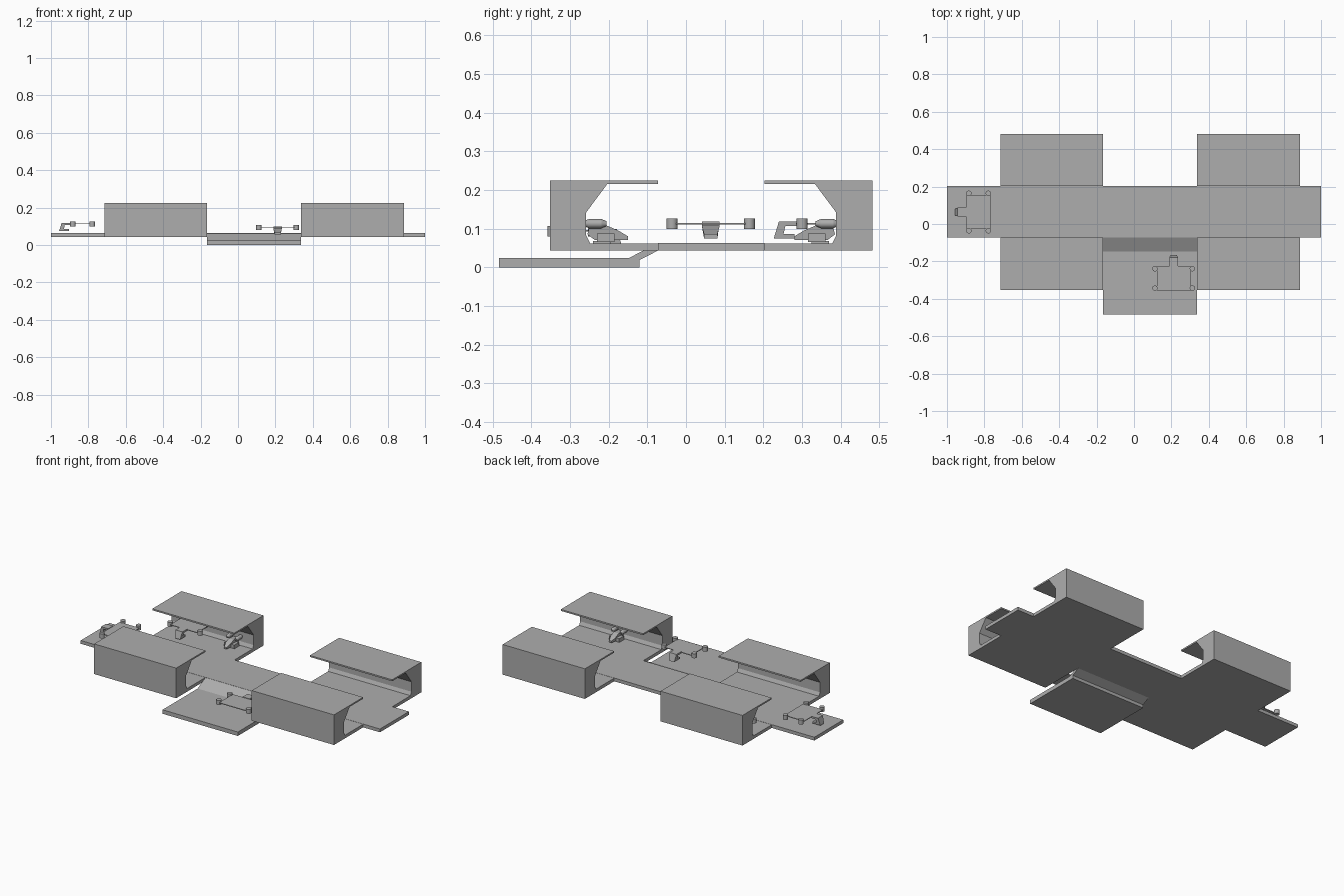
import bpy, bmesh, math
from mathutils import Matrix, Vector

if "Cube" in bpy.data.objects:
    bpy.data.objects.remove(bpy.data.objects["Cube"])

grey = bpy.data.materials.new("mid_grey")
grey.diffuse_color = (0.42, 0.42, 0.42, 1)
grey.use_nodes = True
grey.node_tree.nodes["Principled BSDF"].inputs["Base Color"].default_value = grey.diffuse_color

MID_Y = 0.065  # centre line of the corridor


def finish(bm, name, mat=Matrix(), smooth=False):
    bm.transform(mat)
    bmesh.ops.recalc_face_normals(bm, faces=bm.faces)
    me = bpy.data.meshes.new(name)
    bm.to_mesh(me)
    bm.free()
    me.materials.append(grey)
    ob = bpy.data.objects.new(name, me)
    bpy.context.collection.objects.link(ob)
    if smooth:
        bpy.ops.object.select_all(action='DESELECT')
        ob.select_set(True)
        bpy.context.view_layer.objects.active = ob
        bpy.ops.object.shade_smooth_by_angle(angle=math.radians(40))
    return ob


def extrude(bm, profile, x0, x1):
    """Extrude a (y, z) profile along x."""
    f = bm.faces.new([bm.verts.new((x0, y, z)) for y, z in profile])
    r = bmesh.ops.extrude_face_region(bm, geom=[f])
    vs = [v for v in r['geom'] if isinstance(v, bmesh.types.BMVert)]
    bmesh.ops.translate(bm, verts=vs, vec=(x1 - x0, 0, 0))


def prism(name, profile, x0, x1, mat=Matrix()):
    bm = bmesh.new()
    extrude(bm, profile, x0, x1)
    return finish(bm, name, mat)


def box(bm, lo, hi):
    lo, hi = Vector(lo), Vector(hi)
    bmesh.ops.create_cube(bm, size=1, matrix=Matrix.Translation((lo + hi) / 2)
                          @ Matrix.Diagonal((*(hi - lo), 1)))


# corridor floor
bm = bmesh.new()
box(bm, (-1, -0.073, 0.043), (1, 0.203, 0.063))
finish(bm, "corridor_floor")

# open side bays: floor, thick wall and roof in one profile, mirrored over the corridor
bay = [(0.138, 0.043), (0.417, 0.043), (0.417, 0.225), (0.138, 0.225), (0.138, 0.216),
       (0.268, 0.216), (0.323, 0.142), (0.323, 0.082), (0.313, 0.062), (0.138, 0.062)]
for x0, x1 in ((-0.715, -0.167), (0.338, 0.888)):
    for s, side in ((1, "back"), (-1, "front")):
        prism(side + "_bay", [(MID_Y + s * y, z) for y, z in bay], x0, x1)

# landing pad with ramp
prism("landing_pad", [(-0.483, 0), (-0.12, 0), (-0.12, 0.019), (-0.073, 0.043),
                      (-0.073, 0.062), (-0.148, 0.024), (-0.483, 0.024)], -0.166, 0.337)


# drones, nose along local +y
def drone(x, y, z, turn):
    mat = Matrix.Translation((x, y, z)) @ Matrix.Rotation(math.radians(turn), 4, 'Z')
    bm = bmesh.new()
    box(bm, (-0.09, -0.065, 0.111), (0.09, 0.067, 0.115))
    finish(bm, "drone_plate", mat)
    bm = bmesh.new()
    for sx in (-1, 1):
        for sy in (-1, 1):
            bmesh.ops.create_cone(bm, cap_ends=True, segments=16, radius1=0.0145, radius2=0.0145,
                                  depth=0.027, matrix=Matrix.Translation((sx * 0.1, sy * 0.052, 0.1125)))
    finish(bm, "drone_rotors", mat, True)
    bm = bmesh.new()
    extrude(bm, [(0.065, 0.118), (0.112, 0.118), (0.125, 0.075), (0.072, 0.075),
                 (0.072, 0.086), (0.1, 0.086), (0.095, 0.107), (0.065, 0.107)], -0.023, 0.023)
    for v in bm.verts:  # narrower underside
        if v.co.z < 0.09:
            v.co.x *= 0.75
    finish(bm, "drone_body", mat)


drone(-0.831, 0.064, 0, 90)
drone(0.212, -0.291, -0.019, 0)
drone(-0.563, 0.352, 0, 180)


# small parked craft, nose along local +y
def craft(x, y, turn):
    mat = Matrix.Translation((x, y, 0)) @ Matrix.Rotation(math.radians(turn), 4, 'Z')
    bm = bmesh.new()
    extrude(bm, [(-0.05, 0.085), (-0.045, 0.105), (0.0, 0.108), (0.03, 0.095),
                 (0.055, 0.08), (0.055, 0.07), (-0.03, 0.07)], -0.017, 0.017)
    for v in bm.verts:
        if v.co.y > 0.04:
            v.co.x *= 0.5
    finish(bm, "craft_body", mat)
    bm = bmesh.new()
    for s in (-1, 1):
        box(bm, (s * 0.026 - 0.004, -0.035, 0.061), (s * 0.026 + 0.004, 0.01, 0.068))
        box(bm, (s * 0.022 - 0.012, -0.025, 0.066), (s * 0.022 + 0.012, 0.02, 0.088))
    finish(bm, "craft_skids", mat)
    bm = bmesh.new()
    for s in (-1, 1):
        for r1, r2, y0, y1 in ((0.008, 0.012, -0.055, -0.046), (0.012, 0.012, -0.046, -0.014),
                               (0.012, 0.006, -0.014, 0.0)):
            bmesh.ops.create_cone(bm, cap_ends=True, segments=12, radius1=r1, radius2=r2, depth=y1 - y0,
                                  matrix=Matrix.Translation((s * 0.03, (y0 + y1) / 2, 0.113))
                                  @ Matrix.Rotation(-math.pi / 2, 4, 'X'))
    finish(bm, "craft_engines", mat, True)


craft(0.61, -0.205, 0)
craft(-0.28, 0.335, 180)
